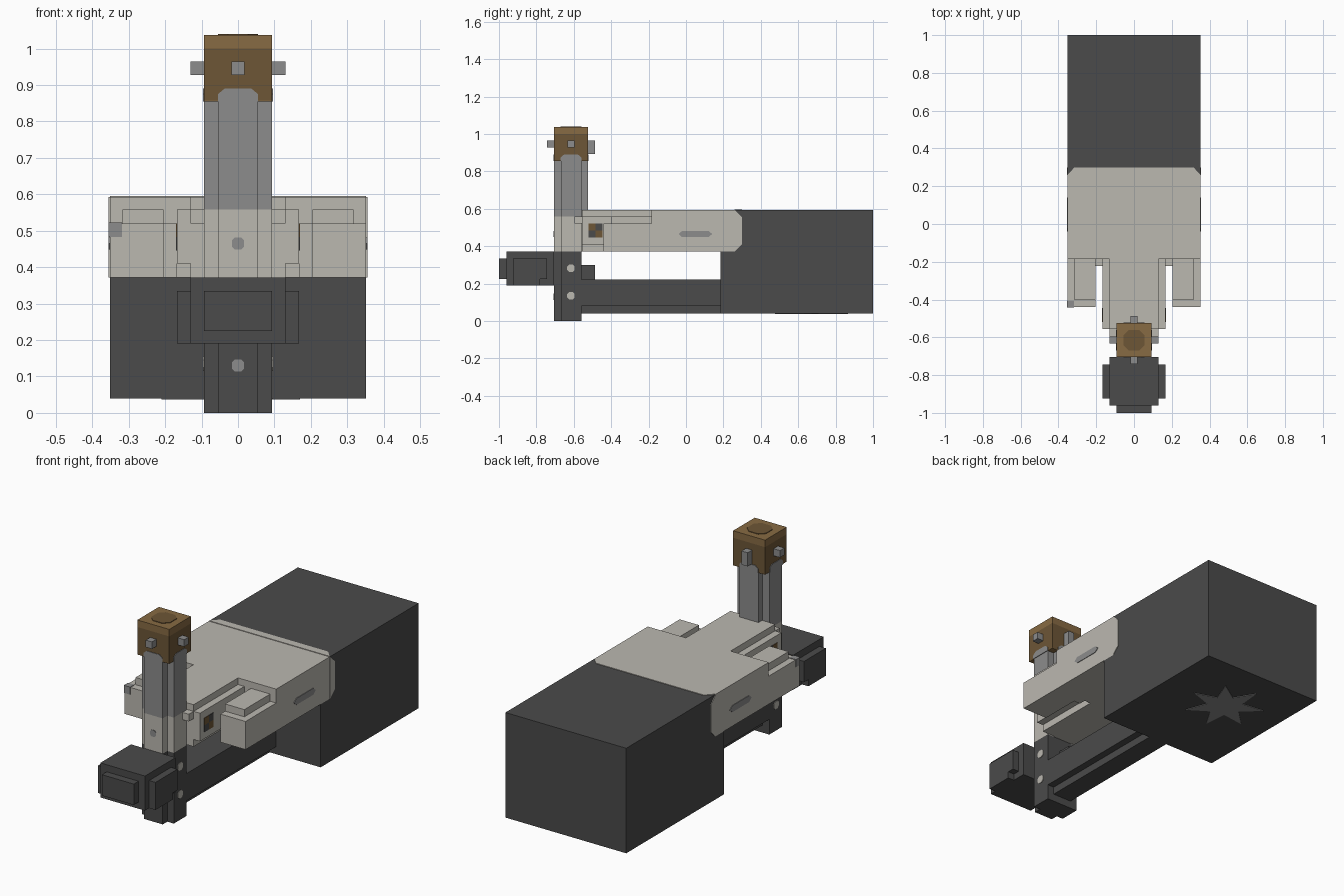
import bpy, bmesh, math

cube = bpy.data.objects.get("Cube")
if cube:
    bpy.data.objects.remove(cube, do_unlink=True)


def material(name, r, g, b):
    m = bpy.data.materials.new(name)
    m.use_nodes = True
    m.diffuse_color = (r, g, b, 1)
    m.node_tree.nodes["Principled BSDF"].inputs["Base Color"].default_value = (r, g, b, 1)
    return m


dark = material("charcoal", .069, .069, .069)
light = material("pale_stone", .497, .479, .434)
grey = material("mid_grey", .262, .262, .262)
brown = material("dark_brown", .153, .093, .037)
tan = material("light_brown", .242, .145, .056)

T = .003  # thickness of painted plates


def finish(name, bm, mat):
    bmesh.ops.recalc_face_normals(bm, faces=bm.faces[:])
    me = bpy.data.meshes.new(name)
    bm.to_mesh(me)
    bm.free()
    me.materials.append(mat)
    ob = bpy.data.objects.new(name, me)
    bpy.context.collection.objects.link(ob)
    return ob


def box(name, mat, x, y, z):
    """Box from a min and max on each axis."""
    bm = bmesh.new()
    bmesh.ops.create_cube(bm, size=1)
    for v in bm.verts:
        v.co = [a + (b - a) * (c + .5) for (a, b), c in zip((x, y, z), v.co)]
    return finish(name, bm, mat)


def mid(name, mat, w, y, z):
    """Box centred on x."""
    return box(name, mat, (-w, w), y, z)


def pair(name, mat, x, y, z):
    """Mirrored left and right boxes."""
    box("left_" + name, mat, x, y, z)
    box("right_" + name, mat, (-x[1], -x[0]), y, z)


def plate(name, mat, pts, axis, a, b):
    """Flat polygon extruded from a to b along an axis."""
    bm = bmesh.new()
    def at(p, d):
        co = list(p)
        co.insert(axis, d)
        return co
    f = bm.faces.new([bm.verts.new(at(p, a)) for p in pts])
    r = bmesh.ops.extrude_face_region(bm, geom=[f])
    for v in r["geom"]:
        if isinstance(v, bmesh.types.BMVert):
            v.co[axis] = b
    return finish(name, bm, mat)


def octagon(u, v, r):
    c = r * .5
    return [(u + a, v + b) for a, b in
            ((-r, -c), (-c, -r), (c, -r), (r, -c), (r, c), (c, r), (-c, r), (-r, c))]


# Rear housing
mid("rear_housing_lower", dark, .352, (.185, 1), (.04, .372))
mid("rear_housing_upper", dark, .352, (.26, 1), (.372, .593))

# Pale body with a clipped painted edge over the housing
mid("body", light, .352, (-.185, .26), (.372, .593))
plate("body_top_edge", light, [(-.352, .26), (.352, .26), (.315, .3), (-.315, .3)], 2, .59, .593 + T)
for s, side in ((1, "left"), (-1, "right")):
    plate(side + "_body_side_edge", light, [(.26, .372), (.3, .41), (.3, .555), (.26, .593)],
          0, s * .35, s * (.352 + T))
    plate(side + "_side_slot", grey,
          [(-.04, .465), (-.02, .448), (.12, .448), (.14, .465), (.12, .482), (-.02, .482)],
          0, s * .35, s * (.352 + T))

# Front neck, shoulders and arms
mid("neck", light, .13, (-.555, -.185), (.372, .593))
mid("neck_sides", light, .167, (-.555, -.185), (.41, .558))
mid("neck_collar", light, .13, (-.595, -.555), (.52, .558))
pair("arm", light, (.205, .352), (-.44, -.185), (.372, .52))
pair("arm_root", light, (.167, .205), (-.222, -.185), (.372, .52))
pair("arm_pad", light, (.205, .317), (-.4, -.185), (.52, .558))
box("right_arm_corner", grey, (-.352 - T, -.318), (-.44 - T, -.408), (.483, .52 + T))

# Checkered patches on the neck sides
for i in range(2):
    for j in range(2):
        y, z = -.52 + i * .037, .446 + j * .037
        pair("neck_check", brown if i != j else dark,
             (.166, .167 + T), (y, y + .037), (z, z + .037))


# Column with a cross section
def column(name, mat, z, back):
    mid(name + "_core", mat, .055, (-.705, back), z)
    mid(name + "_wings", mat, .093, (-.667, -.56), z)


column("column_base", dark, (0, .372), -.56)
column("column_middle", light, (.372, .558), -.525)
column("column_top", grey, (.558, .86), -.525)

# Head with cap
mid("head", brown, .093, (-.705, -.525), (.858, 1))
mid("head_cap", tan, .093, (-.705, -.525), (1, 1.037))
mid("head_underside", tan, .093, (-.705, -.525), (.855, .858))
plate("cap_spot", brown, octagon(0, -.615, .055), 2, 1.03, 1.037 + T)

# Grey scallops climbing the head faces
scallop = [(-.055, .855), (.055, .855), (.055, .875), (.037, .89), (-.037, .89), (-.055, .875)]
moved = [(u - .615, z) for u, z in scallop]
plate("front_scallop", grey, scallop, 1, -.7, -.705 - T)
plate("back_scallop", grey, scallop, 1, -.53, -.525 + T)
plate("left_scallop", grey, moved, 0, .09, .093 + T)
plate("right_scallop", grey, moved, 0, -.09, -.093 - T)

# Pegs on head and column
pair("head_peg", grey, (.093, .13), (-.633, -.596), (.928, .965))
mid("front_head_peg", grey, .018, (-.742, -.705), (.928, .965))
mid("back_head_peg", grey, .018, (-.525, -.487), (.893, .965))
mid("back_base_peg", dark, .018, (-.56, -.487), (.223, .3))

# Dots on the column
for z in (.135, .282):
    for s in (1, -1):
        plate("side_dot", light, octagon(-.615, z, .02), 0, s * .09, s * (.093 + T))
for z in (.13, .465):
    plate("front_dot", grey, octagon(0, z, .017), 1, -.7, -.705 - T)

# Front block
mid("front_block", dark, .13, (-.96, -.705), (.19, .372))
mid("front_block_face", dark, .093, (-1, -.96), (.225, .335))
pair("front_block_cheek", dark, (.13, .167), (-.925, -.78), (.19, .335))
pair("front_block_cheek_back", dark, (.13, .167), (-.78, -.743), (.225, .335))

# Lower bar joining the column to the housing
mid("lower_bar", dark, .093, (-.56, .185), (.08, .223))
mid("lower_bar_keel", dark, .055, (-.56, .185), (.04, .08))

# Splash mark under the housing
splash = []
for i in range(14):
    a = math.tau * i / 14
    r = .09 if i % 2 else .2
    splash.append((-.03 + r * math.cos(a), .67 + r * math.sin(a)))
plate("underside_splash", grey, splash, 2, .045, .04 - T)
